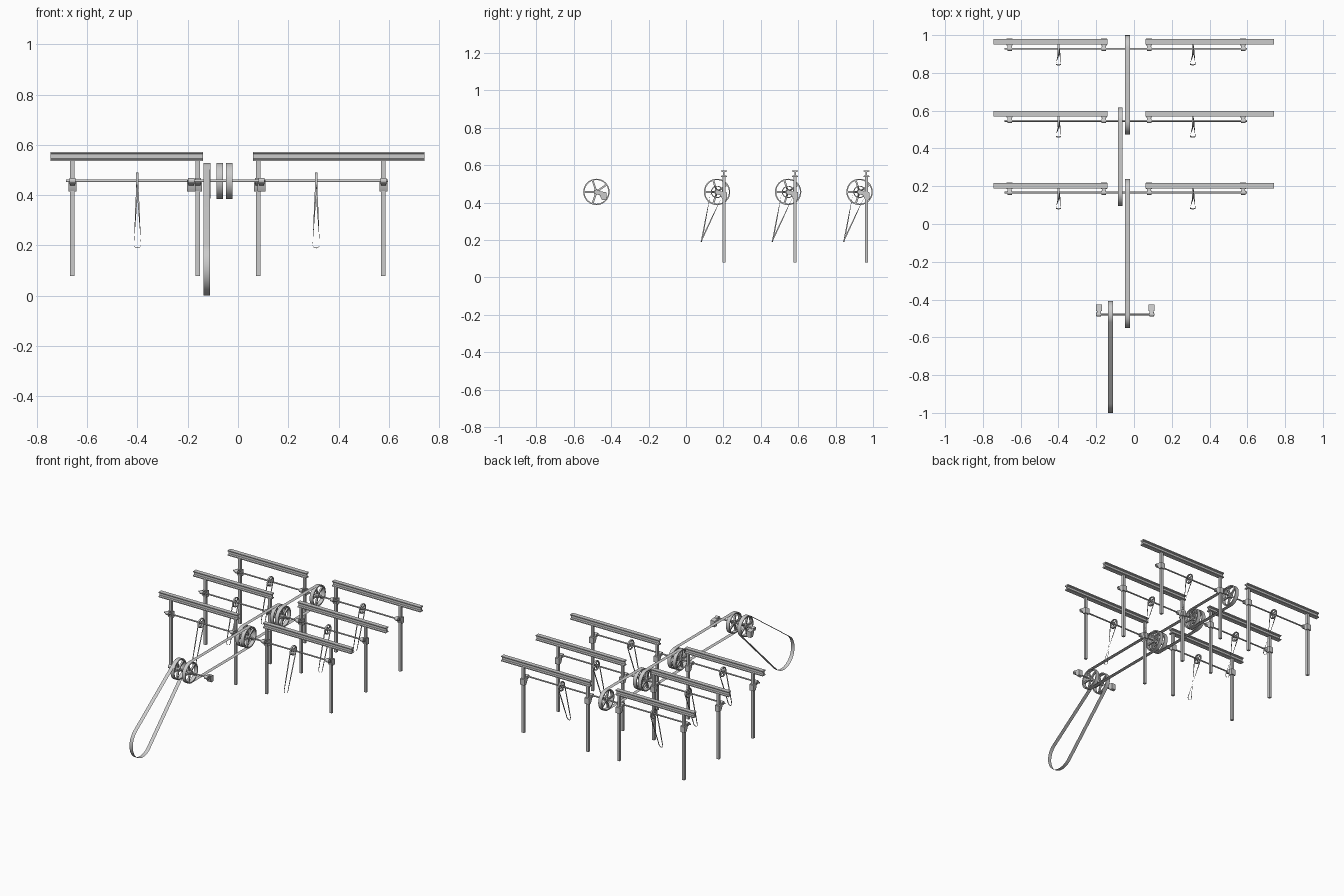
import bpy, bmesh
from math import sin, cos, pi, atan2, acos, hypot
from mathutils import Matrix, Vector

if "Cube" in bpy.data.objects:
    bpy.data.objects.remove(bpy.data.objects["Cube"])

SHAFT_Z = 0.457
FRONT_Y = -0.479
ROWS = [0.166, 0.546, 0.928]
BELT_R = 0.0715


def finish(name, bm, smooth=False, fix_normals=True):
    if fix_normals:
        bmesh.ops.recalc_face_normals(bm, faces=bm.faces)
    me = bpy.data.meshes.new(name)
    bm.to_mesh(me)
    bm.free()
    ob = bpy.data.objects.new(name, me)
    bpy.context.collection.objects.link(ob)
    if smooth:
        bpy.ops.object.select_all(action='DESELECT')
        ob.select_set(True)
        bpy.context.view_layer.objects.active = ob
        bpy.ops.object.shade_smooth_by_angle()
    return ob


def add_prism(bm, pts, x0, x1, caps=True):
    """Extrude a closed (y, z) outline along x."""
    a = [bm.verts.new((x0, y, z)) for y, z in pts]
    b = [bm.verts.new((x1, y, z)) for y, z in pts]
    n = len(pts)
    for i in range(n):
        j = (i + 1) % n
        bm.faces.new((a[i], a[j], b[j], b[i]))
    if caps:
        bm.faces.new(a)
        bm.faces.new(b)


def circle(y, z, r, n=24):
    return [(y + r * cos(2 * pi * i / n), z + r * sin(2 * pi * i / n)) for i in range(n)]


def add_ring(bm, y, z, r_out, r_in, x0, x1, n=40):
    prof = [(x0, r_out), (x1, r_out), (x1, r_in), (x0, r_in)]
    rings = [[bm.verts.new((x, y + r * cos(2 * pi * i / n), z + r * sin(2 * pi * i / n)))
              for x, r in prof] for i in range(n)]
    for i in range(n):
        p, q = rings[i], rings[(i + 1) % n]
        for k in range(4):
            m = (k + 1) % 4
            bm.faces.new((p[k], p[m], q[m], q[k]))


def wheel(name, x, y, r, width, rim, hub, spokes):
    bm = bmesh.new()
    h = width / 2
    add_ring(bm, y, SHAFT_Z, r, r - rim, x - h, x + h)
    add_prism(bm, circle(y, SHAFT_Z, hub), x - h, x + h)
    for i in range(spokes):
        a = 2 * pi * i / spokes + pi
        length = r - rim / 2
        mat = (Matrix.Translation((x, y, SHAFT_Z)) @ Matrix.Rotation(a, 4, 'X')
               @ Matrix.Translation((0, length / 2, 0))
               @ Matrix.Diagonal((width * 0.45, length, r * 0.14, 1)))
        bmesh.ops.create_cube(bm, size=1, matrix=mat)
    finish(name, bm, True)


def belt(name, x, c1, r1, c2, r2, width=0.026, n=24):
    """Flat single-skin belt around two circles."""
    dy, dz = c2[0] - c1[0], c2[1] - c1[1]
    phi, beta = atan2(dz, dy), acos((r1 - r2) / hypot(dy, dz))
    pts = []
    for c, r, s, e in ((c1, r1, phi + beta, phi + 2 * pi - beta),
                       (c2, r2, phi - beta, phi + beta)):
        for i in range(n + 1):
            a = s + (e - s) * i / n
            pts.append((c[0] + r * cos(a), c[1] + r * sin(a)))
    bm = bmesh.new()
    add_prism(bm, pts, x - width / 2, x + width / 2, caps=False)
    finish(name, bm, True)


def shaft(name, y, x0, x1):
    bm = bmesh.new()
    add_prism(bm, circle(y, SHAFT_Z, 0.005, 16), x0, x1)
    finish(name, bm, True)


def bracket(name, x, y):
    # wedge-shaped foot, bearing arm and bearing sleeve
    z = SHAFT_Z
    bm = bmesh.new()
    foot = [(0.018, -0.018), (0.03, -0.043), (0.053, -0.043), (0.053, -0.002), (0.018, 0.004)]
    arm = [(-0.008, -0.011), (0.02, -0.018), (0.02, 0.006), (-0.002, 0.011)]
    add_prism(bm, [(y + a, z + b) for a, b in foot], x - 0.016, x + 0.016)
    add_prism(bm, [(y + a, z + b) for a, b in arm], x - 0.010, x + 0.010)
    add_prism(bm, circle(y, z, 0.012, 16), x - 0.012, x + 0.012)
    finish(name, bm, True)


def beam(name, y, x0, x1):
    # I-section ceiling beam
    half = [(0.015, 0.5365), (0.015, 0.543), (0.004, 0.546), (0.004, 0.563), (0.015, 0.566), (0.015, 0.5725)]
    pts = [(y + a, b) for a, b in half] + [(y - a, b) for a, b in reversed(half)]
    bm = bmesh.new()
    add_prism(bm, pts, x0, x1)
    finish(name, bm)


def post(name, x, y):
    bm = bmesh.new()
    bmesh.ops.create_cube(bm, size=1, matrix=Matrix.Translation((x, y, 0.309))
                          @ Matrix.Diagonal((0.018, 0.017, 0.46, 1)))
    finish(name, bm)


def cord(name, x, y):
    # narrow single-skin belt over the small pulley, quarter-twisted to a loop below
    r, w, half = 0.034, 0.014, 0.0035
    across = Vector((1, 0, 0))
    axis = Vector((0, -0.29, -0.957))
    flat = Vector((0, 0.957, -0.29))
    path = []
    for i in range(17):
        a = (-25 + 210 * i / 16) * pi / 180
        path.append((Vector((x, y + r * cos(a), SHAFT_Z + r * sin(a))), across))
    end = Vector((x, y - 0.085, 0.19)) - axis * w
    loop = [(end + Vector((-w * cos(pi * i / 8), 0, 0)) + axis * (w * sin(pi * i / 8)), flat)
            for i in range(9)]

    def run(p, q, n=8):
        return [(p[0].lerp(q[0], t / n), p[1].lerp(q[1], t / n).normalized()) for t in range(1, n)]

    # the return run arrives with its width direction reversed or not, kept untwisted
    path = path + run(path[-1], loop[0]) + loop + run(loop[-1], path[0])
    bm = bmesh.new()
    a = [bm.verts.new(p - d * half) for p, d in path]
    b = [bm.verts.new(p + d * half) for p, d in path]
    for i in range(len(path)):
        j = (i + 1) % len(path)
        bm.faces.new((a[i], a[j], b[j], b[i]))
    finish(name, bm, True)


# three shaft rows with beams, posts, brackets and small pulleys
for n, y in enumerate(ROWS, 1):
    by = y + 0.037
    shaft(f"line_shaft_{n}", y, -0.685, 0.597)
    beam(f"left_beam_{n}", by, -0.745, -0.14)
    beam(f"right_beam_{n}", by, 0.06, 0.742)
    for k, x in enumerate((-0.659, -0.16, 0.08, 0.578), 1):
        post(f"post_{n}_{k}", x, by)
        bracket(f"bearing_bracket_{n}_{k}", x, y)
    for side, x in (("left", -0.40), ("right", 0.311)):
        wheel(f"{side}_small_pulley_{n}", x, y, 0.033, 0.010, 0.005, 0.009, 5)
        cord(f"{side}_cord_{n}", x, y)

# short front drive shaft
shaft("drive_shaft", FRONT_Y, -0.2, 0.108)
for side, x in (("left", -0.186), ("right", 0.093)):
    bracket(f"{side}_drive_bracket", x, FRONT_Y)

# large spoked pulleys
INNER, OUTER, DRIVE = -0.035, -0.073, -0.125
for i, (x, y) in enumerate([(DRIVE + 0.002, FRONT_Y), (INNER, FRONT_Y), (INNER, ROWS[0]), (OUTER, ROWS[0]),
                            (OUTER, ROWS[1]), (INNER, ROWS[1]), (INNER, ROWS[2])], 1):
    wheel(f"large_pulley_{i}", x, y, 0.0705, 0.026, 0.007, 0.015, 5)

# flat belts
for i, (x, ya, yb) in enumerate([(INNER, FRONT_Y, ROWS[0]), (OUTER, ROWS[0], ROWS[1]),
                                 (INNER, ROWS[1], ROWS[2])], 1):
    belt(f"transfer_belt_{i}", x, (ya, SHAFT_Z), BELT_R, (yb, SHAFT_Z), BELT_R)
belt("drive_belt", DRIVE, (FRONT_Y, SHAFT_Z), BELT_R, (-0.886, 0.114), 0.114)
